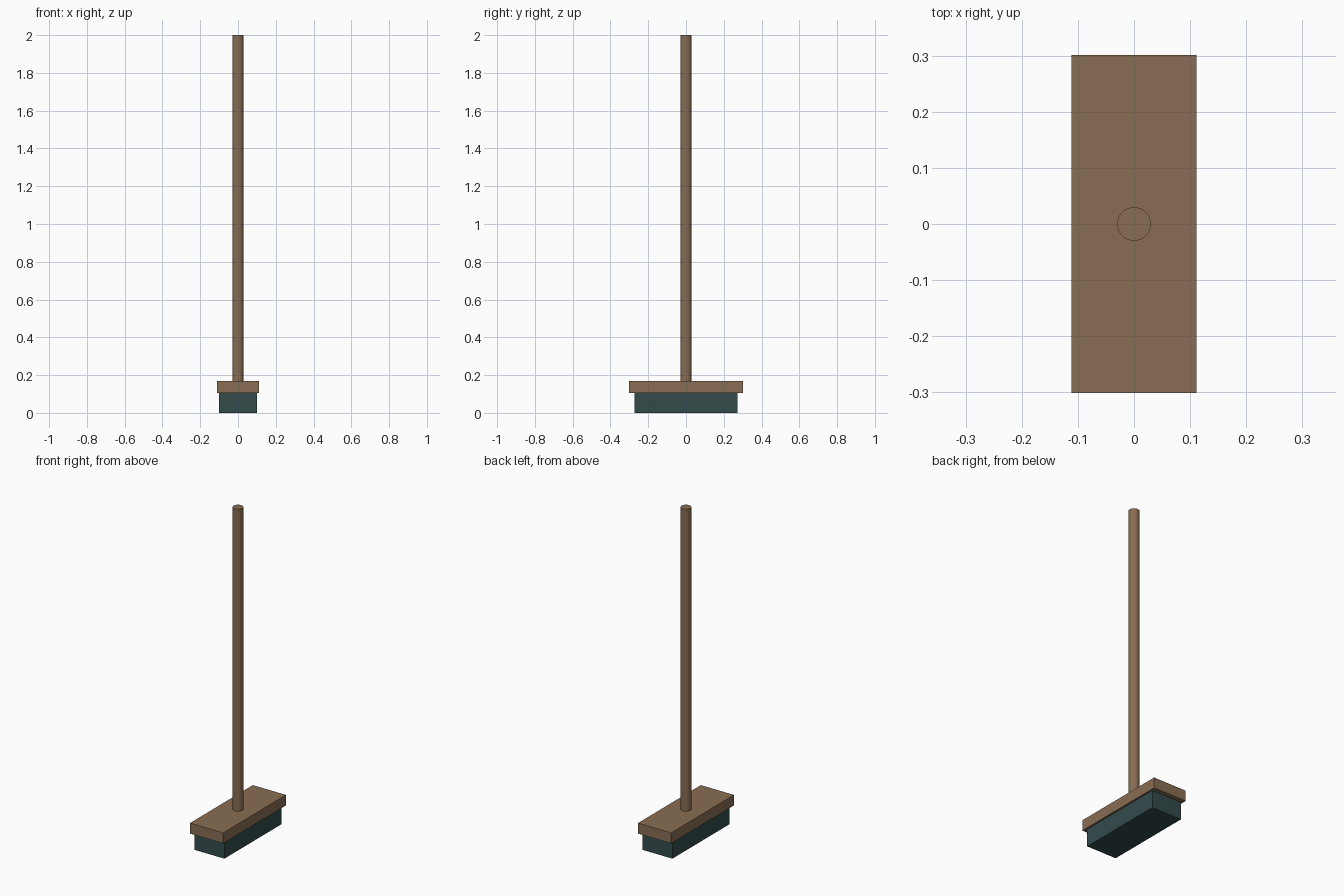
import bpy
import math

if "Cube" in bpy.data.objects:
    bpy.data.objects.remove(bpy.data.objects["Cube"])


def make_material(name, color):
    mat = bpy.data.materials.new(name)
    mat.diffuse_color = (*color, 1.0)
    mat.use_nodes = True
    mat.node_tree.nodes["Principled BSDF"].inputs["Base Color"].default_value = mat.diffuse_color
    return mat


wood = make_material("brown wood", (0.25, 0.155, 0.088))
bristle = make_material("dark teal bristle", (0.034, 0.070, 0.071))


def box(name, width, depth, z0, z1, mat):
    bpy.ops.mesh.primitive_cube_add(size=1, location=(0, 0, (z0 + z1) / 2))
    obj = bpy.context.object
    obj.name = name
    obj.scale = (width, depth, z1 - z0)
    bpy.ops.object.transform_apply(location=False, rotation=False, scale=True)
    obj.data.materials.append(mat)
    return obj


# Broom head: bristle block under a wider wooden board
box("bristles", 0.20, 0.546, 0.0, 0.106, bristle)
box("head_board", 0.222, 0.602, 0.106, 0.17, wood)

# Long round handle standing on the board
bpy.ops.mesh.primitive_cylinder_add(vertices=32, radius=0.03, depth=1.83,
                                    location=(0, 0, 0.17 + 1.83 / 2))
handle = bpy.context.object
handle.name = "handle"
handle.data.materials.append(wood)
bpy.ops.object.shade_smooth_by_angle(angle=math.radians(30))
